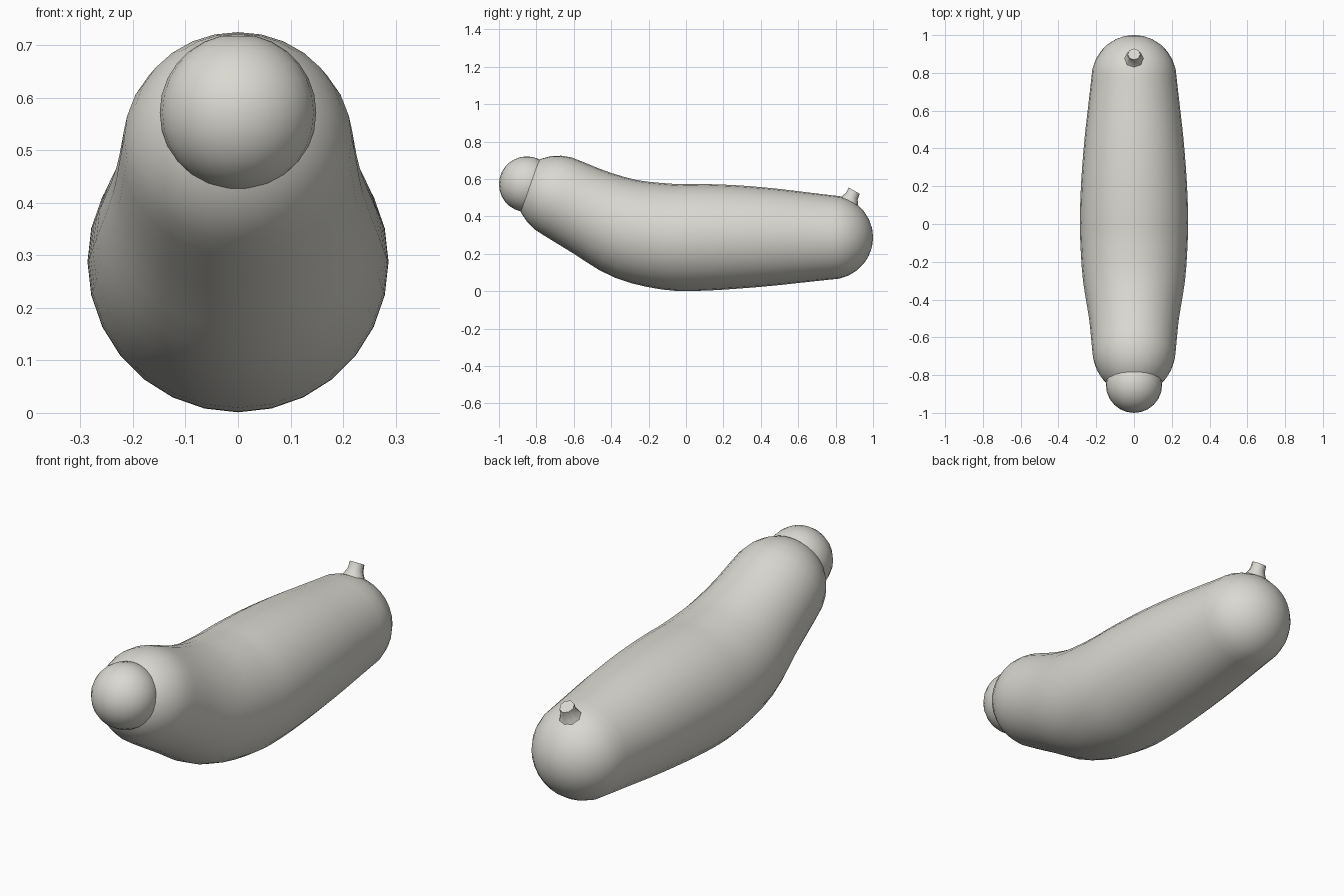
import bpy, bmesh, math
from mathutils import Vector

if "Cube" in bpy.data.objects:
    bpy.data.objects.remove(bpy.data.objects["Cube"])

mat = bpy.data.materials.new("warm pale grey")
mat.diffuse_color = (0.70, 0.69, 0.64, 1)
mat.use_nodes = True
mat.node_tree.nodes["Principled BSDF"].inputs["Base Color"].default_value = mat.diffuse_color


def finish(name, bm, angle=60):
    bmesh.ops.recalc_face_normals(bm, faces=bm.faces[:])
    me = bpy.data.meshes.new(name)
    bm.to_mesh(me)
    bm.free()
    me.materials.append(mat)
    ob = bpy.data.objects.new(name, me)
    bpy.context.collection.objects.link(ob)
    bpy.ops.object.select_all(action='DESELECT')
    ob.select_set(True)
    bpy.context.view_layer.objects.active = ob
    bpy.ops.object.shade_smooth_by_angle(angle=math.radians(angle))
    return ob


def loft(rings, sides):
    """Bridge circular rings given as (centre, axis, radius); radius 0 is a pole."""
    bm = bmesh.new()
    loops = []
    for c, t, r in rings:
        if r < 1e-4:
            loops.append([bm.verts.new(c)])
            continue
        side = Vector((1, 0, 0))
        up = side.cross(t)
        loops.append([bm.verts.new(c + side * r * math.cos(a) + up * r * math.sin(a))
                      for a in (2 * math.pi * i / sides for i in range(sides))])
    for a, b in zip(loops, loops[1:]):
        for i in range(sides):
            j = (i + 1) % sides
            vs = [a[i % len(a)], a[j % len(a)], b[j % len(b)], b[i % len(b)]]
            bm.faces.new(list(dict.fromkeys(vs)))
    for l in (loops[0], loops[-1]):
        if len(l) > 1:
            bm.faces.new(l)
    return bm


# spine of the body: y, z, radius
spine = [Vector(p) for p in [
    (-0.66, 0.497, 0.222), (-0.50, 0.417, 0.238), (-0.30, 0.33, 0.270),
    (-0.10, 0.292, 0.284), (0.06, 0.288, 0.286), (0.25, 0.290, 0.278),
    (0.45, 0.290, 0.262), (0.62, 0.289, 0.243), (0.77, 0.288, 0.226)]]


def catmull(a, b, c, d, t):
    return 0.5 * (2 * b + (c - a) * t + (2 * a - 5 * b + 4 * c - d) * t * t
                  + (3 * b - a - 3 * c + d) * t ** 3)


pts = [2 * spine[0] - spine[1]] + spine + [2 * spine[-1] - spine[-2]]
path = [catmull(*pts[i:i + 4], k / 3) for i in range(len(spine) - 1) for k in range(3)]
path.append(spine[-1])

rings = []
for i, p in enumerate(path):
    d = path[min(i + 1, len(path) - 1)] - path[max(i - 1, 0)]
    rings.append((Vector((0, p.x, p.y)), Vector((0, d.x, d.y)).normalized(), p.z))


def dome(ring, sign, stretch):
    c, t, r = ring
    return [(c + t * sign * r * stretch * math.sin(a), t, r * math.cos(a))
            for a in (math.pi / 2 * k / 7 for k in range(1, 8))]


# body: curved tube with rounded ends
rings = dome(rings[0], -1, 1.13)[::-1] + rings + dome(rings[-1], 1, 1.02)
finish("body", loft(rings, 28))

# head ball
bm = bmesh.new()
bmesh.ops.create_uvsphere(bm, u_segments=24, v_segments=14, radius=0.149)
bmesh.ops.translate(bm, verts=bm.verts[:], vec=(0, -0.851, 0.572))
finish("head", bm)

# tail stub with a flared base
axis = Vector((0, 0.5, 0.86)).normalized()
finish("tail", loft([(Vector((0, y, z)), axis, r) for y, z, r in
                     [(0.865, 0.445, 0.075), (0.874, 0.478, 0.052),
                      (0.887, 0.508, 0.036), (0.899, 0.538, 0.034)]], 8), 50)
